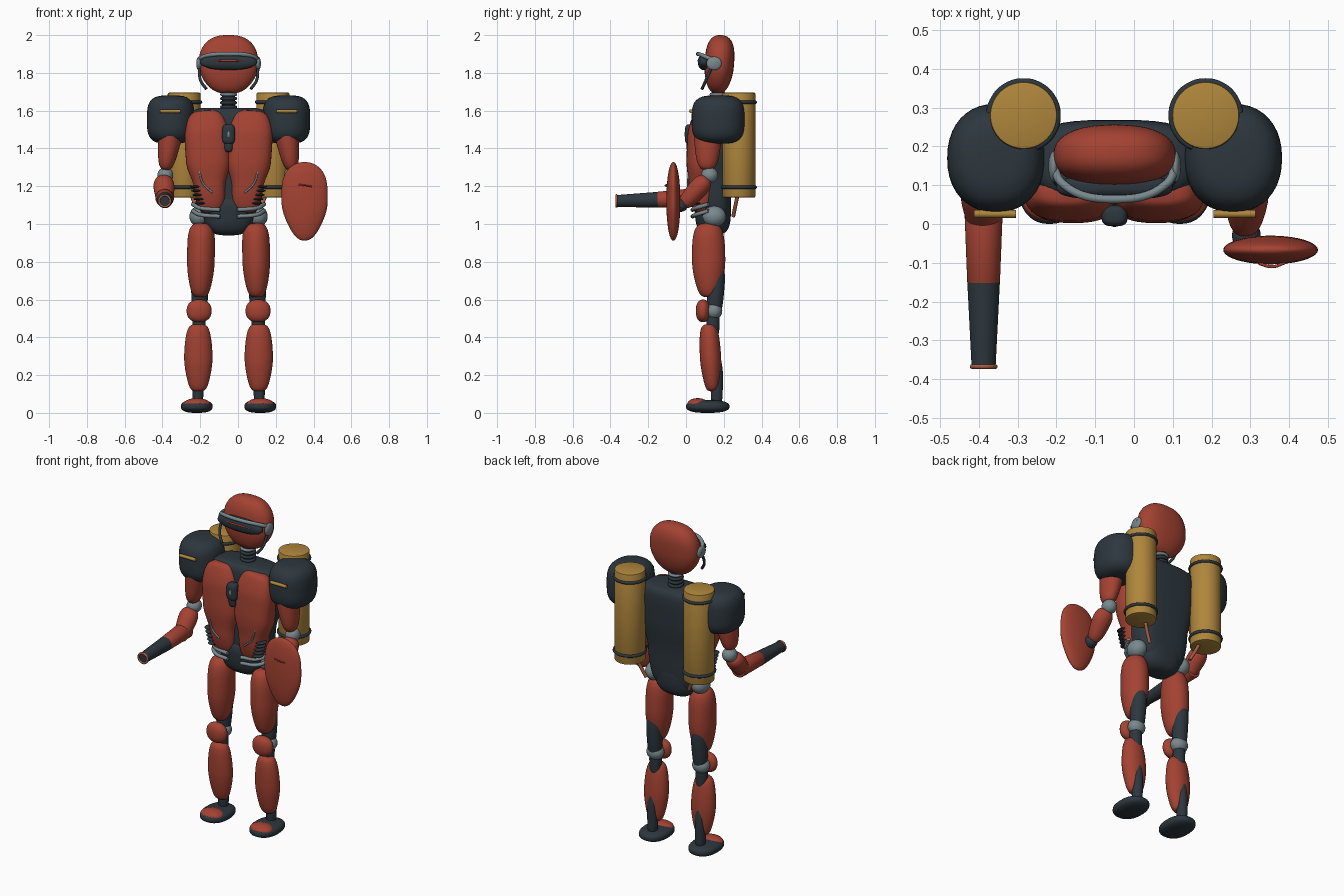
import bpy, bmesh, math
from mathutils import Vector, Matrix

if "Cube" in bpy.data.objects:
    bpy.data.objects.remove(bpy.data.objects["Cube"])

C = -0.05          # x of the body's centre line
UP = Vector((0, 0, 1))
made = []


def material(name, r, g, b):
    m = bpy.data.materials.new(name)
    m.use_nodes = True
    m.diffuse_color = (r, g, b, 1)
    m.node_tree.nodes["Principled BSDF"].inputs["Base Color"].default_value = (r, g, b, 1)
    return m


red = material("brick red", 0.37, 0.055, 0.032)
dark = material("dark slate", 0.026, 0.038, 0.048)
gold = material("brass gold", 0.43, 0.24, 0.045)
grey = material("steel grey", 0.19, 0.25, 0.27)
copper = material("copper", 0.36, 0.11, 0.055)


def finish(name, bm, mat, matrix=None):
    if matrix:
        bm.transform(matrix)
    bmesh.ops.recalc_face_normals(bm, faces=bm.faces)
    mesh = bpy.data.meshes.new(name)
    bm.to_mesh(mesh)
    bm.free()
    mesh.materials.append(mat)
    ob = bpy.data.objects.new(name, mesh)
    bpy.context.collection.objects.link(ob)
    made.append(ob)
    return ob


def frame(p0, p1):
    d = Vector(p1) - Vector(p0)
    rot = UP.rotation_difference(d).to_matrix().to_4x4()
    return Matrix.Translation(p0) @ rot, d.length


def shell(name, p0, p1, radii, mat, p=2.0, sq=2.0, segs=40, rings=28):
    """Rounded body from p0 to p1; radii run evenly along it, p rounds the ends, sq squares the section."""
    m, length = frame(p0, p1)
    bm = bmesh.new()
    loops = []
    for k in range(1, rings):
        t = (1 - math.cos(math.pi * k / rings)) / 2
        f = (1 - abs(2 * t - 1) ** p) ** (1 / p)
        pos = t * (len(radii) - 1)
        i = min(int(pos), max(len(radii) - 2, 0))
        a, b = radii[i], radii[min(i + 1, len(radii) - 1)]
        w = pos - i
        w = w * w * (3 - 2 * w)
        loop = []
        for j in range(segs):
            u = 2 * math.pi * j / segs
            c, s = math.cos(u), math.sin(u)
            x = math.copysign(abs(c) ** (2 / sq), c) * f * (a[0] + (b[0] - a[0]) * w)
            y = math.copysign(abs(s) ** (2 / sq), s) * f * (a[1] + (b[1] - a[1]) * w)
            loop.append(bm.verts.new((x, y, t * length)))
        loops.append(loop)
    for a, b in zip(loops, loops[1:]):
        for j in range(segs):
            n = (j + 1) % segs
            bm.faces.new((a[j], a[n], b[n], b[j]))
    for loop, z in ((loops[0], 0), (loops[-1], length)):
        tip = bm.verts.new((0, 0, z))
        for j in range(segs):
            bm.faces.new((loop[j], loop[(j + 1) % segs], tip))
    return finish(name, bm, mat, m)


def blob(name, c, r, mat, p=2.0, sq=2.0):
    x, y, z = c
    return shell(name, (x, y, z - r[2]), (x, y, z + r[2]), [r[:2]], mat, p, sq)


def tube(name, p0, p1, r0, r1, mat, bevel=0.0):
    m, length = frame(p0, p1)
    bm = bmesh.new()
    bmesh.ops.create_cone(bm, cap_ends=True, segments=40, radius1=r0, radius2=r1, depth=length,
                          matrix=Matrix.Translation((0, 0, length / 2)))
    if bevel:
        rims = [e for e in bm.edges if abs(e.verts[0].co.z - e.verts[1].co.z) < 1e-5]
        bmesh.ops.bevel(bm, geom=rims, offset=bevel, segments=2, affect='EDGES', profile=0.5)
    return finish(name, bm, mat, m)


def pipe(name, points, r, mat, closed=False):
    cu = bpy.data.curves.new(name, 'CURVE')
    cu.dimensions = '3D'
    cu.bevel_depth, cu.bevel_resolution, cu.use_fill_caps = r, 3, True
    sp = cu.splines.new('BEZIER')
    sp.bezier_points.add(len(points) - 1)
    for bp, co in zip(sp.bezier_points, points):
        bp.co = co
        bp.handle_left_type = bp.handle_right_type = 'AUTO'
    sp.use_cyclic_u = closed
    cu.materials.append(mat)
    ob = bpy.data.objects.new(name, cu)
    bpy.context.collection.objects.link(ob)
    bpy.ops.object.select_all(action='DESELECT')
    ob.select_set(True)
    bpy.context.view_layer.objects.active = ob
    bpy.ops.object.convert(target='MESH')
    made.append(bpy.context.view_layer.objects.active)


def ring(name, c, big, small, mat, axis='Z'):
    pts = []
    for k in range(12):
        a, b = big * math.cos(k * math.pi / 6), big * math.sin(k * math.pi / 6)
        off = (a, b, 0) if axis == 'Z' else (a, 0, b)
        pts.append(Vector(c) + Vector(off))
    pipe(name, pts, small, mat, True)


# Head, visor and neck
shell("helmet", (C, 0.165, 1.69), (C, 0.187, 2.0), [(0.135, 0.07), (0.158, 0.078), (0.155, 0.082)], red, 2.5, 2.4)
blob("visor", (C, 0.095, 1.857), (0.15, 0.032, 0.042), dark, 2.2, 2.8)
blob("visor_slit", (C, 0.074, 1.865), (0.1, 0.014, 0.008), red)
pipe("visor_band", [(C + x, y, z) for x, y, z in
     ((-.16, .17, 1.855), (-.135, .105, 1.885), (0, .064, 1.9), (.135, .105, 1.885), (.16, .17, 1.855))], 0.011, grey)
tube("neck", (C, 0.17, 1.57), (C, 0.17, 1.74), 0.034, 0.034, dark)
for i in range(4):
    ring(f"neck_ring_{i + 1}", (C, 0.17, 1.62 + 0.022 * i), 0.036, 0.009, grey if i == 3 else dark)

# Torso and pelvis
shell("torso", (C, 0.145, 1.0), (C, 0.165, 1.615),
      [(0.155, 0.09), (0.175, 0.09), (0.215, 0.105), (0.225, 0.11)], dark, 7, 3.2)
shell("pelvis", (C, 0.145, 0.94), (C, 0.14, 1.16), [(0.125, 0.09), (0.16, 0.1)], dark, 3, 2.6)
blob("chest_badge", (C, 0.022, 1.475), (0.034, 0.028, 0.052), dark, 4, 3)
blob("badge_tail", (C, 0.024, 1.42), (0.022, 0.022, 0.04), dark, 3, 3)
blob("badge_stud", (C, 0.0, 1.475), (0.009, 0.008, 0.022), grey)

for s, side in ((-1, "right"), (1, "left")):
    def P(x, y, z):
        return (C + s * x, y, z)

    # Helmet fittings
    blob(f"{side}_ear_disc", P(.157, .148, 1.85), (.014, .04, .036), grey)
    pipe(f"{side}_jaw_strap", [P(.156, .135, 1.83), P(.148, .105, 1.76), P(.118, .085, 1.715)], .008, dark)

    # Chest plates, ribs and waist bands
    shell(f"{side}_chest_plate", P(.092, .085, 1.06), P(.122, .08, 1.602),
          [(.085, .06), (.085, .07), (.118, .08), (.12, .075), (.112, .055)], red, 4, 2.6)
    pipe(f"{side}_chest_trim", [P(.155, .015, 1.28), P(.135, .01, 1.215), P(.085, .012, 1.165)], .005, grey)
    for i in range(5):
        blob(f"{side}_rib_{i + 1}", P(.15 + .006 * i, .05, 1.11 + .022 * i), (.03, .035, .007), dark)
    for i in range(2):
        z = 1.095 - .035 * i
        pipe(f"{side}_waist_band_{i + 1}", [P(.19, .12, z + .01), P(.15, .055, z - .01), P(.045, .035, z - .02)], .011, grey)

    # Shoulder pad with brass bar
    blob(f"{side}_shoulder_pad", P(.306, .17, 1.553), (.126, .14, .128), dark, 3.4, 2.2)
    tube(f"{side}_shoulder_bar", P(.255, .026, 1.597), P(.363, .026, 1.597), .01, .01, gold)

    # Arm
    shell(f"{side}_upper_arm", P(.335, .112, 1.285), P(.295, .118, 1.56), [(.047, .06), (.07, .08)], red, 3)
    blob(f"{side}_elbow", P(.335, .125, 1.258), (.042, .045, .042), grey)
    shell(f"{side}_forearm", P(.335, -.02, 1.095), P(.345, .115, 1.245), [(.045, .045), (.06, .055)], red, 2.8)

    # Back tank with straps and feed pipe
    tube(f"{side}_tank", P(.235, .28, 1.14), P(.235, .28, 1.695), .087, .087, gold, .006)
    for z in (1.195, 1.645):
        ring(f"{side}_tank_strap_{'low' if z < 1.4 else 'high'}", P(.235, .28, z), .087, .009, dark)
    pipe(f"{side}_feed_pipe", [P(.2, .275, 1.16), P(.175, .262, 1.1), P(.145, .25, 1.04)], .01, copper)

    # Leg
    blob(f"{side}_hip_joint", P(.155, .15, 1.04), (.052, .062, .055), grey)
    shell(f"{side}_thigh", P(.15, .122, .612), P(.143, .118, 1.005), [(.058, .068), (.073, .088), (.076, .086)], red, 3.6)
    shell(f"{side}_thigh_frame", P(.155, .148, .5), P(.148, .172, .9), [(.042, .042), (.046, .046), (.016, .016)], dark, 4)
    blob(f"{side}_knee_joint", P(.155, .147, .54), (.052, .045, .047), grey)
    blob(f"{side}_knee_cap", P(.156, .09, .54), (.066, .038, .06), red, 2.3)
    shell(f"{side}_shin", P(.16, .14, .115), P(.16, .12, .47), [(.057, .043), (.075, .056), (.066, .052)], red, 4)
    shell(f"{side}_upper_shin_frame", P(.157, .14, .4), P(.157, .145, .54), [(.035, .035)], dark, 4)
    shell(f"{side}_ankle", P(.163, .162, .04), P(.16, .165, .36), [(.03, .032), (.03, .032), (.01, .012)], dark, 5)

    # Foot
    blob(f"{side}_foot", P(.168, .115, .034), (.084, .115, .034), dark, 2.6, 2.3)
    blob(f"{side}_toe_cap", P(.168, .062, .047), (.07, .055, .031), red)

# Right arm barrel
gx = -0.388
tube("barrel_sleeve", (gx, 0.05, 1.14), (gx, -0.155, 1.128), 0.05, 0.042, red, .006)
tube("barrel", (gx, -0.15, 1.128), (gx, -0.368, 1.122), 0.042, 0.031, dark)
ring("muzzle_rim", (gx, -0.368, 1.122), 0.03, 0.006, copper, 'Y')

# Left hand and shield
blob("left_hand", (0.29, -0.03, 1.1), (0.037, 0.04, 0.036), dark)
shell("shield", (0.353, -0.067, 0.912), (0.352, -0.067, 1.328), [(0.095, 0.036), (0.122, 0.037), (0.14, 0.036)], red, 2.2)
pipe("shield_ridge", [(0.322, -0.102, 1.208), (0.357, -0.11, 1.204), (0.392, -0.099, 1.198)], 0.004, red)

# Smooth shading with sharp rims kept
bpy.ops.object.select_all(action='DESELECT')
for ob in made:
    ob.select_set(True)
bpy.context.view_layer.objects.active = made[0]
bpy.ops.object.shade_smooth_by_angle(angle=math.radians(40))
